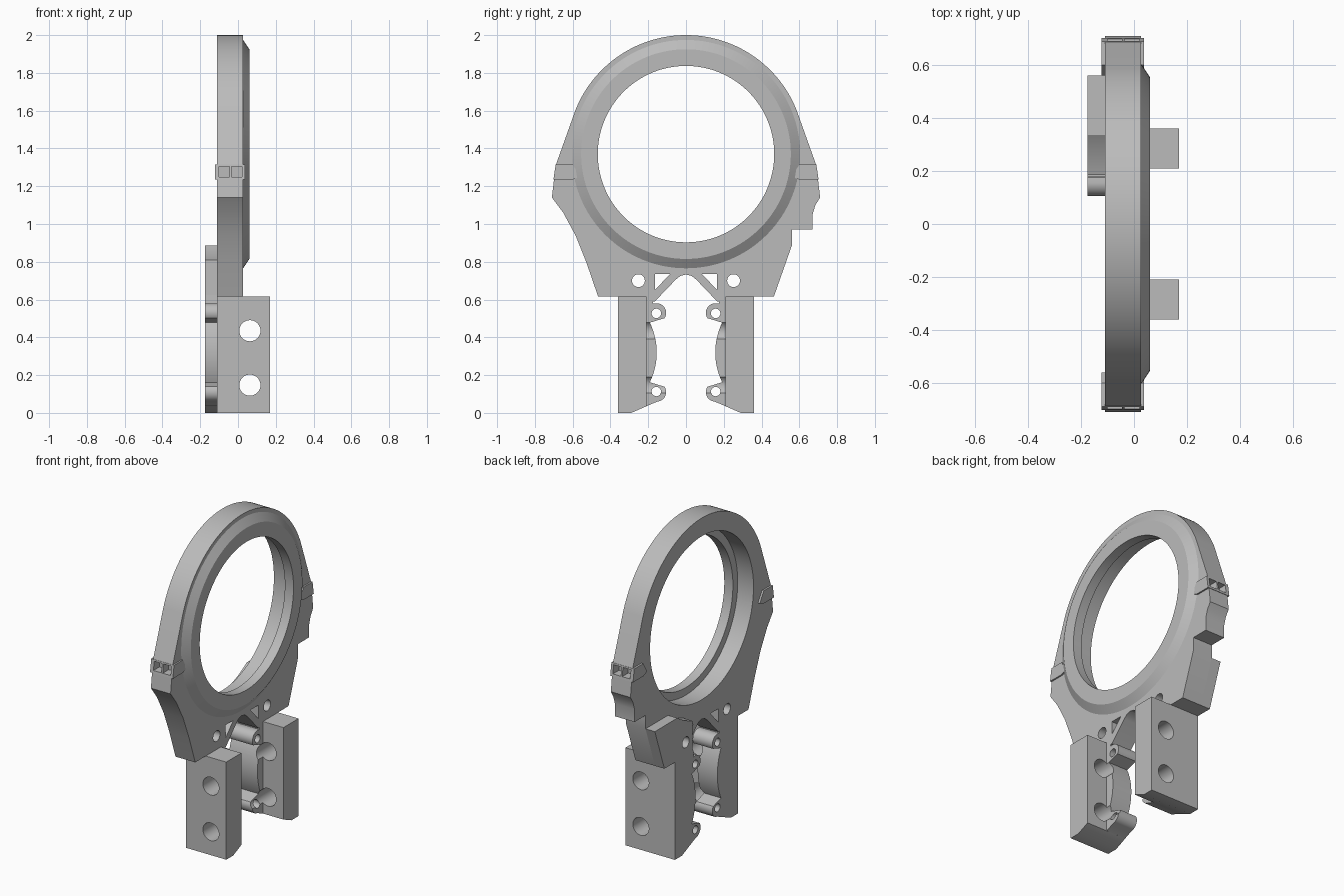
import bpy, bmesh
from math import sin, cos, radians, pi
from mathutils import Matrix

cube = bpy.data.objects.get("Cube")
if cube:
    bpy.data.objects.remove(cube, do_unlink=True)

grey = bpy.data.materials.new("grey_plastic")
grey.use_nodes = True
COLOUR = (0.5, 0.5, 0.5, 1)
grey.diffuse_color = COLOUR
grey.node_tree.nodes["Principled BSDF"].inputs["Base Color"].default_value = COLOUR

CENTRE = 1.37        # height of the ring axis
BACK, FACE = -0.11, 0.027


def finish(name, bm):
    bmesh.ops.recalc_face_normals(bm, faces=bm.faces)
    mesh = bpy.data.meshes.new(name)
    bm.to_mesh(mesh)
    bm.free()
    mesh.materials.append(grey)
    obj = bpy.data.objects.new(name, mesh)
    bpy.context.collection.objects.link(obj)
    return obj


def prism(name, outline, x0, x1, side=1):
    """Extrude a (y, z) outline along x, optionally mirrored in y."""
    bm = bmesh.new()
    face = bm.faces.new([bm.verts.new((x0, side * y, z)) for y, z in outline])
    new = bmesh.ops.extrude_face_region(bm, geom=[face])["geom"]
    moved = [v for v in new if isinstance(v, bmesh.types.BMVert)]
    bmesh.ops.translate(bm, verts=moved, vec=(x1 - x0, 0, 0))
    return finish(name, bm)


def cylinder(name, axis, centre, r0, r1, length, sides=32):
    """Cylinder or cone along x or y; r0 is at the low end."""
    bm = bmesh.new()
    turn = Matrix.Rotation(pi / 2, 4, 'Y') if axis == 'x' else Matrix.Rotation(-pi / 2, 4, 'X')
    bmesh.ops.create_cone(bm, cap_ends=True, segments=sides, radius1=r0, radius2=r1,
                          depth=length, matrix=Matrix.Translation(centre) @ turn)
    return finish(name, bm)


def box(name, x, y, z):
    return prism(name, [(y[0], z[0]), (y[1], z[0]), (y[1], z[1]), (y[0], z[1])], *x)


def arc(y, z, r, a0, a1, n):
    steps = [radians(a0 + (a1 - a0) * i / n) for i in range(n + 1)]
    return [(y + r * cos(a), z + r * sin(a)) for a in steps]


def boolean(obj, tools, operation='DIFFERENCE'):
    bpy.context.view_layer.objects.active = obj
    for tool in tools:
        mod = obj.modifiers.new("bool", 'BOOLEAN')
        mod.operation, mod.solver, mod.object = operation, 'EXACT', tool
        bpy.ops.object.modifier_apply(modifier=mod.name)


def discard(tools):
    for tool in tools:
        bpy.data.objects.remove(tool, do_unlink=True)


parts = []

# Main plate: round top, flared ears, arched bottom
ear = [(0.69, 1.31), (0.71, 1.14)]
front_edge = [(-0.65, 1.06), (-0.585, 0.94), (-0.525, 0.79), (-0.465, 0.615)]
back_edge = [(0.465, 0.615), (0.56, 0.885), (0.56, 0.97), (0.67, 0.97), (0.67, 1.05), (0.685, 1.1)]
arch = [(0.165, 0.59), (0.055, 0.705), (0.03, 0.725)]
outline = arc(0, CENTRE, 0.63, 21.5, 158.5, 72)
outline += [(-y, z) for y, z in ear] + front_edge
outline += [(-0.2, 0.615), (-0.175, 0.59)] + [(-y, z) for y, z in arch] + [(0, 0.733)]
outline += arch[::-1] + [(0.175, 0.59), (0.2, 0.615)] + back_edge + ear[::-1]
plate = prism("ring_plate", outline, BACK, FACE)

# Raised sloping rim around the opening
rim = cylinder("rim", 'x', (0.04, 0, CENTRE), 0.615, 0.555, 0.04, 128)
# Slightly thicker ears
ear_shape = [(0.56, 1.25), (0.6, 1.235), (0.702, 1.235), (0.69, 1.315), (0.6, 1.315)]
lugs = [prism("ear_lug", ear_shape, -0.122, 0.037, s) for s in (1, -1)]
boolean(plate, [rim] + lugs, 'UNION')
discard([rim] + lugs)

# Bore with a wider seat at the back, ear slots, lightening holes
cuts = [cylinder("bore", 'x', (0, 0, CENTRE), 0.467, 0.467, 0.5, 128),
        cylinder("seat", 'x', (-0.1, 0, CENTRE), 0.515, 0.515, 0.2, 128)]
for s in (1, -1):
    for x in ((-0.1, -0.045), (-0.035, 0.02)):
        cuts.append(box("ear_slot", x, sorted((s * 0.64, s * 0.8)), (1.25, 1.305)))
    cuts.append(cylinder("plate_hole", 'x', (0, s * 0.252, 0.7), 0.034, 0.034, 0.5))
    cuts.append(prism("window", [(0.165, 0.735), (0.085, 0.735), (0.165, 0.65)], -0.3, 0.3, s))
boolean(plate, cuts)
discard(cuts)
parts.append(plate)

# Legs and inner clamps; the back pair is deeper
leg_shape = [(0.36, 0), (0.36, 0.615), (0.21, 0.615), (0.21, 0.035), (0.29, 0)]
clamp_shape = [(0.22, 0.625), (0.178, 0.625), (0.175, 0.578)]
clamp_shape += arc(0.155, 0.53, 0.05, 90, 215, 10)
clamp_shape += arc(0.515, 0.32, 0.36, 154, 206, 16)
clamp_shape += arc(0.155, 0.11, 0.05, 145, 265, 10) + [(0.22, 0.031)]
for s, label, back in ((1, "back", -0.175), (-1, "front", BACK)):
    leg = prism(label + "_leg", leg_shape, back, 0.17, s)
    clamp = prism(label + "_clamp", clamp_shape, back, FACE, s)
    cross = [cylinder("cross_hole", 'y', (0.063, s * 0.3, z), 0.056, 0.056, 0.6)
             for z in (0.435, 0.147)]
    pins = [cylinder("pin_hole", 'x', (0, s * 0.157, z), 0.025, 0.025, 0.6, 24)
            for z in (0.527, 0.113)]
    boolean(leg, cross)
    boolean(clamp, cross + pins)
    discard(cross + pins)
    parts += [leg, clamp]

# Reinforcing slab behind the plate, hollowed to follow the ring
slab_shape = [(0.465, 0.615), (0.56, 0.885)]
slab_shape += arc(0, CENTRE, 0.59, -55.3, -71.7, 12) + [(0.185, 0.57), (0.3, 0.57), (0.36, 0.615)]
slab = prism("back_slab", slab_shape, -0.175, BACK + 0.001)
hole = cylinder("slab_hole", 'x', (0, 0.252, 0.7), 0.034, 0.034, 0.6)
boolean(slab, [hole])
discard([hole])
parts.append(slab)

# Smooth curved walls, keep hard edges
bpy.ops.object.select_all(action='DESELECT')
for obj in parts:
    obj.select_set(True)
bpy.context.view_layer.objects.active = plate
bpy.ops.object.shade_smooth_by_angle(angle=radians(25))
